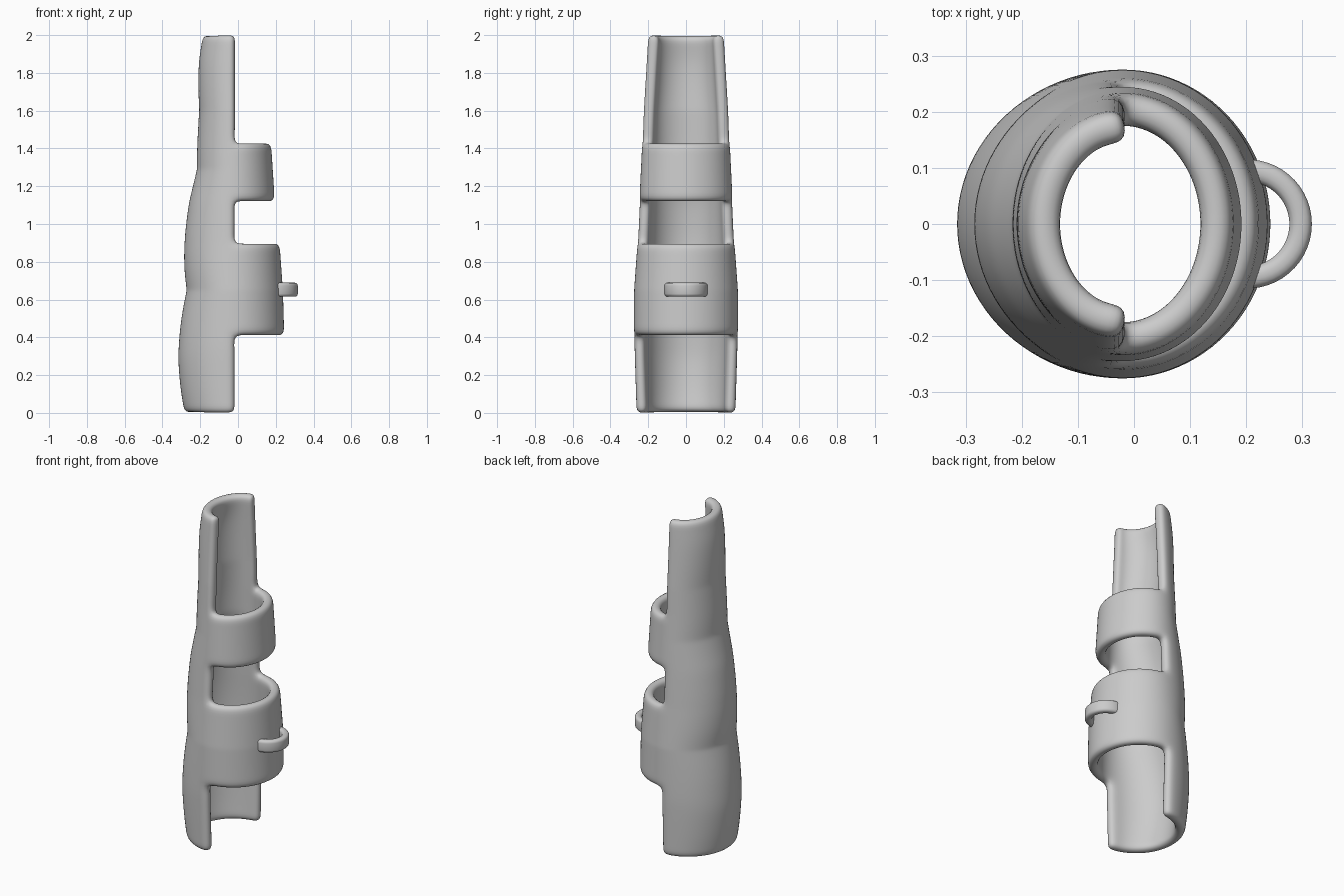
import bpy, bmesh
from math import sin, cos, radians, pi

cube = bpy.data.objects.get("Cube")
if cube:
    bpy.data.objects.remove(cube, do_unlink=True)

grey = bpy.data.materials.new("plain grey")
grey.use_nodes = True
COLOR = (0.6, 0.6, 0.6, 1)
grey.diffuse_color = COLOR
grey.node_tree.nodes["Principled BSDF"].inputs["Base Color"].default_value = COLOR

CX = -0.02      # plane where the sleeve ends and the straps begin
WALL = 0.06     # shell thickness

# Outline as (height, reach) from the centre plane
SLEEVE = [(0, .262), (.05, .272), (.15, .288), (.3, .298), (.45, .287), (.55, .272), (.65, .252),
          (.75, .264), (.85, .266), (1.0, .257), (1.12, .238), (1.29, .197), (1.4, .197),
          (1.6, .186), (1.75, .191), (1.87, .187), (2.0, .165)]
STRAP = [(0, .27), (.41, .265), (.65, .258), (.9, .24), (1.12, .215), (1.43, .195), (2.0, .18)]
SIDE = [(0, .265), (.35, .276), (.65, .275), (.9, .257), (1.12, .247), (1.43, .232),
        (1.6, .226), (2.0, .202)]
STRAP_BANDS = [(.41, .90), (1.12, 1.43)]
ROWS = [-.002, .05, .12, .2, .28, .345, .41, .47, .55, .625, .65, .675, .75, .84, .90, .96,
        1.06, 1.12, 1.18, 1.26, 1.29, 1.32, 1.37, 1.43, 1.495, 1.57, 1.6, 1.63, 1.7, 1.78,
        1.87, 1.95, 2.002]
COLS = 24


def lerp(table, z):
    z = min(max(z, table[0][0]), table[-1][0])
    for (z0, a), (z1, b) in zip(table, table[1:]):
        if z <= z1:
            return a + (b - a) * (z - z0) / (z1 - z0)


def finish(name, bm):
    mesh = bpy.data.meshes.new(name)
    bm.to_mesh(mesh)
    bm.free()
    mesh.materials.append(grey)
    for p in mesh.polygons:
        p.use_smooth = True
    ob = bpy.data.objects.new(name, mesh)
    bpy.context.collection.objects.link(ob)
    return ob


# Half sleeve with two straps: one curved sheet, thickened and rounded
bm = bmesh.new()
grid = []
for z in ROWS:
    ring = []
    for i in range(COLS):
        t = 2 * pi * i / COLS
        reach = lerp(STRAP if cos(t) > 0 else SLEEVE, z)
        ring.append(bm.verts.new((CX + 1.01 * reach * cos(t), 1.01 * lerp(SIDE, z) * sin(t), z)))
    grid.append(ring)
for r in range(len(ROWS) - 1):
    mid = (ROWS[r] + ROWS[r + 1]) / 2
    in_strap = any(lo < mid < hi for lo, hi in STRAP_BANDS)
    for i in range(COLS):
        if in_strap or cos(2 * pi * (i + .5) / COLS) < 0:
            j = (i + 1) % COLS
            bm.faces.new((grid[r][i], grid[r][j], grid[r + 1][j], grid[r + 1][i]))
bmesh.ops.delete(bm, geom=[v for v in bm.verts if not v.link_faces], context='VERTS')
sleeve = finish("sleeve_with_straps", bm)
solid = sleeve.modifiers.new("wall", 'SOLIDIFY')
solid.thickness = WALL
solid.offset = -1
sub = sleeve.modifiers.new("rounding", 'SUBSURF')
sub.levels = sub.render_levels = 2

# Flat loop on the front of the lower strap
LOOP_X, LOOP_R, LOOP_Z = .202, .095, .652
HALF_W, HALF_H, ROUND = .02, .037, .016
section = []
for k, (sx, sz) in enumerate([(1, 1), (-1, 1), (-1, -1), (1, -1)]):
    for a in (0, 30, 60, 90):
        t = radians(90 * k + a)
        section.append((sx * (HALF_W - ROUND) + ROUND * cos(t),
                        sz * (HALF_H - ROUND) + ROUND * sin(t)))
bm = bmesh.new()
STEPS = 28
rings = []
for s in range(STEPS + 1):
    a = radians(-100 + 200 * s / STEPS)
    rings.append([bm.verts.new((LOOP_X + (LOOP_R + u) * cos(a), (LOOP_R + u) * sin(a), LOOP_Z + w))
                  for u, w in section])
n = len(section)
for ra, rb in zip(rings, rings[1:]):
    for i in range(n):
        bm.faces.new((ra[i], ra[(i + 1) % n], rb[(i + 1) % n], rb[i]))
bm.faces.new(rings[0])
bm.faces.new(rings[-1])
bmesh.ops.recalc_face_normals(bm, faces=bm.faces)
finish("strap_loop", bm)
